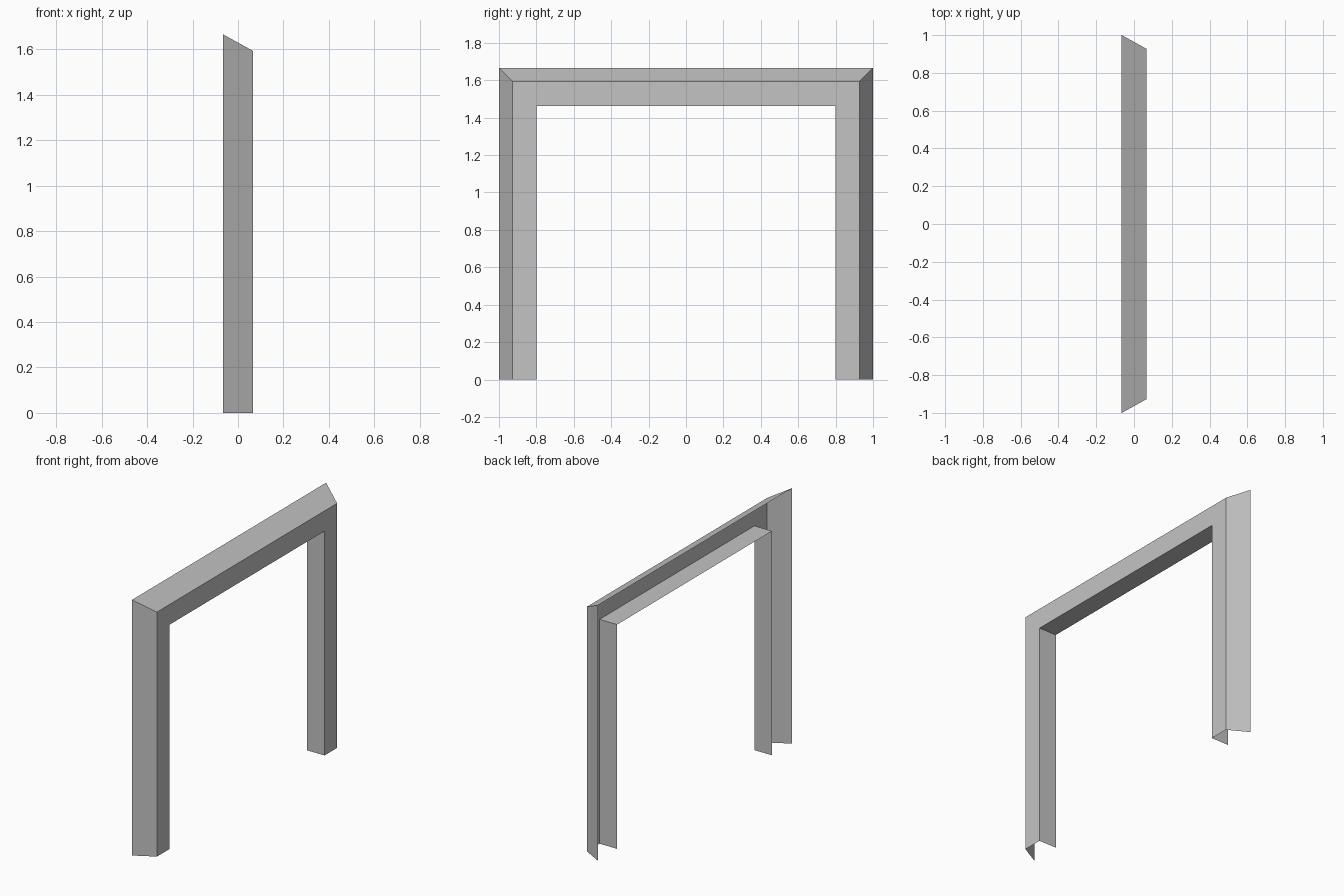
import bpy

if "Cube" in bpy.data.objects:
    bpy.data.objects.remove(bpy.data.objects["Cube"], do_unlink=True)

grey = bpy.data.materials.new("plain_grey")
grey.use_nodes = True
colour = (0.55, 0.55, 0.55, 1)
grey.diffuse_color = colour
grey.node_tree.nodes["Principled BSDF"].inputs["Base Color"].default_value = colour

FRONT, BACK = 0.065, -0.065


def arch(x, half_width, height):
    """Open upside-down U of four points at depth x."""
    return [(x, -half_width, 0), (x, -half_width, height),
            (x, half_width, height), (x, half_width, 0)]


def band(name, first, second):
    """Thin mitred strip joining two arches."""
    faces = [(i, i + 1, i + 5, i + 4) for i in range(3)]
    mesh = bpy.data.meshes.new(name)
    mesh.from_pydata(first + second, [], faces)
    mesh.materials.append(grey)
    obj = bpy.data.objects.new(name, mesh)
    bpy.context.collection.objects.link(obj)
    return obj


# The frame is an open shell: splayed outside, flat face, straight lining
outer_back = arch(BACK, 1.0, 1.666)
outer_front = arch(FRONT, 0.928, 1.594)
inner_front = arch(FRONT, 0.798, 1.462)
inner_back = arch(-0.062, 0.798, 1.462)

band("outer_splay", outer_front, outer_back)
band("frame_face", inner_front, outer_front)
band("inner_lining", inner_back, inner_front)
